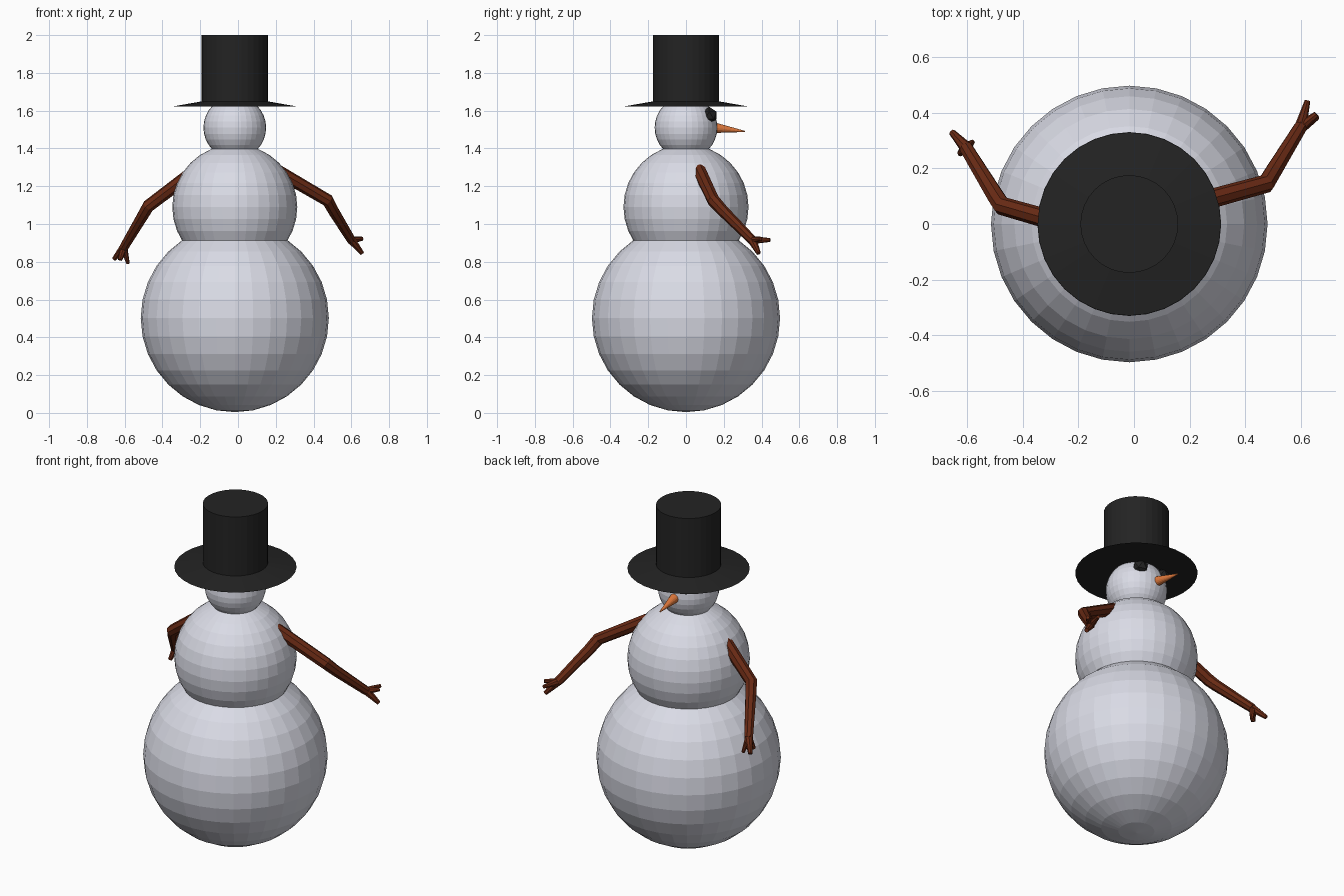
import bpy
import math
from mathutils import Vector

if "Cube" in bpy.data.objects:
    bpy.data.objects.remove(bpy.data.objects["Cube"])

CX = -0.017  # the body axis sits slightly left because the arms differ


def material(name, rgb):
    m = bpy.data.materials.new(name)
    m.diffuse_color = (*rgb, 1)
    m.use_nodes = True
    m.node_tree.nodes["Principled BSDF"].inputs["Base Color"].default_value = m.diffuse_color
    return m


SNOW = material("snow white", (0.70, 0.71, 0.79))
BLACK = material("hat black", (0.017, 0.017, 0.017))
BROWN = material("branch brown", (0.14, 0.023, 0.007))
ORANGE = material("carrot orange", (0.74, 0.19, 0.045))


def finish(name, mat):
    ob = bpy.context.object
    ob.name = name
    ob.data.materials.clear()
    ob.data.materials.append(mat)
    return ob


def ball(name, z, r):
    bpy.ops.mesh.primitive_uv_sphere_add(segments=32, ring_count=16, radius=r, location=(CX, 0, z))
    finish(name, SNOW)


def cone(name, mat, start, end, r1, r2, sides=32):
    a, b = Vector(start), Vector(end)
    bpy.ops.mesh.primitive_cone_add(vertices=sides, radius1=r1, radius2=r2, depth=(b - a).length,
                                    location=(a + b) / 2)
    ob = finish(name, mat)
    ob.rotation_euler = (b - a).to_track_quat('Z', 'Y').to_euler()


def branch(name, paths):
    """Tapered tubes; every path is a list of (x, y, z, radius)."""
    cu = bpy.data.curves.new(name, 'CURVE')
    cu.dimensions = '3D'
    cu.bevel_depth = 1
    cu.bevel_resolution = 2
    cu.use_fill_caps = True
    for path in paths:
        sp = cu.splines.new('POLY')
        sp.use_smooth = False
        sp.points.add(len(path) - 1)
        for p, (x, y, z, r) in zip(sp.points, path):
            p.co = (x, y, z, 1)
            p.radius = r
    ob = bpy.data.objects.new(name, cu)
    bpy.context.collection.objects.link(ob)
    bpy.ops.object.select_all(action='DESELECT')
    ob.select_set(True)
    bpy.context.view_layer.objects.active = ob
    bpy.ops.object.convert(target='MESH')
    finish(name, BROWN)


# Snowballs
ball("lower_body", 0.502, 0.498)
ball("upper_body", 1.09, 0.331)
ball("head", 1.51, 0.166)

# Hat: thin tapering brim and crown
cone("hat_brim", BLACK, (CX, 0, 1.622), (CX, 0, 1.65), 0.33, 0.17)
cone("hat_crown", BLACK, (CX, 0, 1.63), (CX, 0, 2.0), 0.176, 0.176)

# Face, on the +y side
cone("nose", ORANGE, (CX - 0.015, 0.13, 1.512), (CX - 0.03, 0.312, 1.49), 0.031, 0.003, 16)
for side, label in ((-1, "left"), (1, "right")):
    bpy.ops.mesh.primitive_ico_sphere_add(subdivisions=1, radius=0.045,
                                          location=(CX + side * 0.075, 0.123, 1.575))
    finish(label + "_eye", BLACK)

# Arms with three fingers each
W = (0.60, 0.35, 0.915)
branch("right_arm", [
    [(0.20, 0.07, 1.285, 0.036), (0.475, 0.145, 1.125, 0.034),
     (0.505, 0.195, 1.07, 0.031), (*W, 0.025)],
    [(*W, 0.022), (0.625, 0.445, 0.915, 0.010)],
    [(*W, 0.024), (0.657, 0.385, 0.845, 0.012)],
    [(*W, 0.020), (0.657, 0.395, 0.922, 0.011)],
])
W = (-0.605, 0.275, 0.875)
branch("left_arm", [
    [(-0.23, -0.005, 1.28, 0.036), (-0.475, 0.065, 1.095, 0.034),
     (-0.495, 0.095, 1.06, 0.032), (*W, 0.025)],
    [(*W, 0.023), (-0.655, 0.33, 0.815, 0.012)],
    [(*W, 0.020), (-0.582, 0.295, 0.79, 0.009)],
    [(*W, 0.020), (-0.625, 0.255, 0.81, 0.012)],
])
